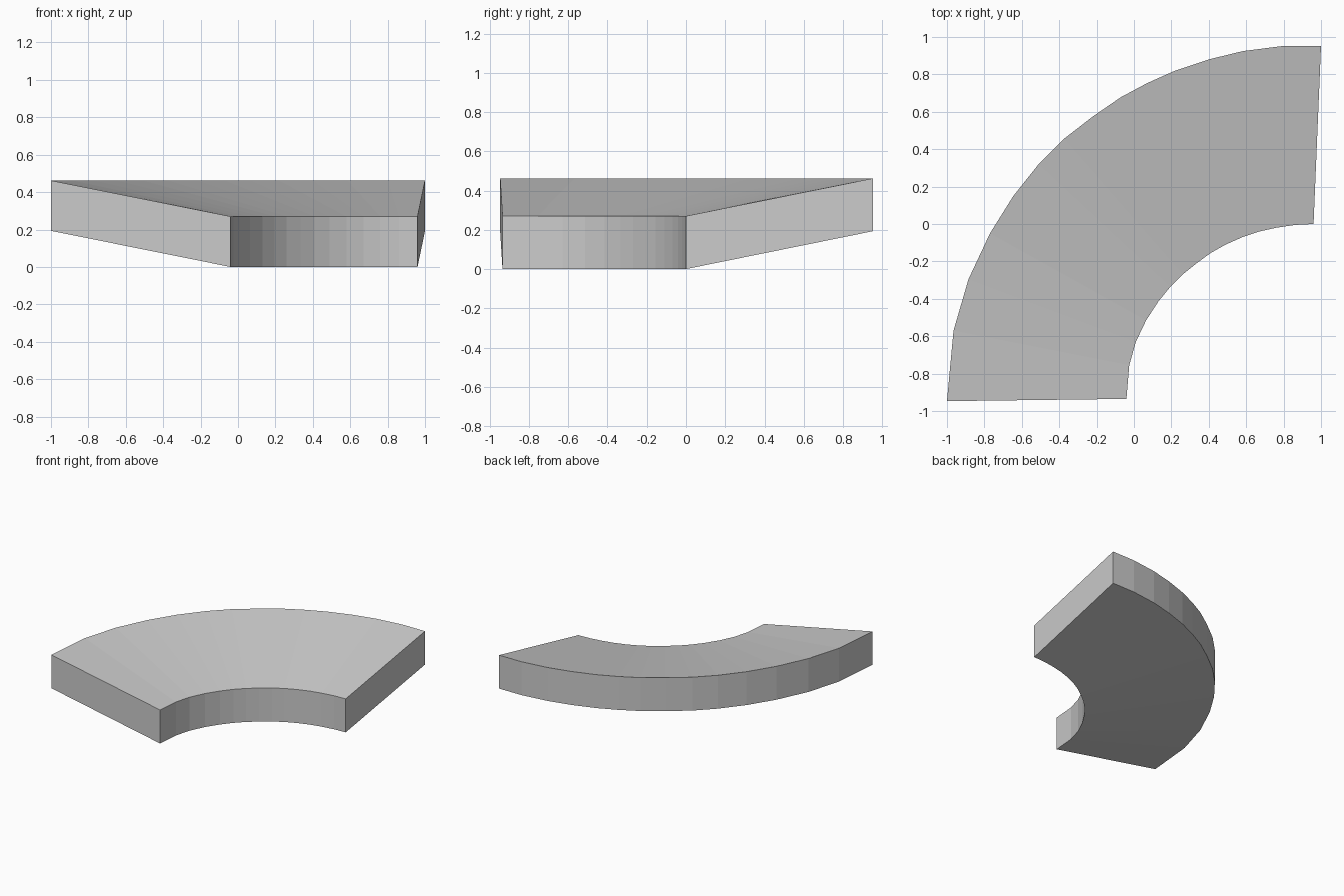
import bpy, bmesh

if "Cube" in bpy.data.objects:
    bpy.data.objects.remove(bpy.data.objects["Cube"])

# Plan outlines of the inner and outer arcs
inner = [(.96, 0), (.86, -.005), (.76, -.02), (.67, -.04), (.58, -.07),
         (.49, -.11), (.41, -.155), (.335, -.21), (.26, -.27), (.195, -.335),
         (.13, -.415), (.065, -.515), (.01, -.63), (-.025, -.755), (-.04, -.935)]
outer = [(1, .953), (.8, .952), (.585, .925), (.40, .88), (.22, .82),
         (.07, .753), (-.07, .678), (-.22, .575), (-.375, .455), (-.51, .32),
         (-.645, .15), (-.77, -.05), (-.885, -.295), (-.965, -.57), (-1, -.947)]

# Sloped curved slab: one four-sided section per arc step
bm = bmesh.new()
sections = []
for (ix, iy), (ox, oy) in zip(inner, outer):
    sections.append([bm.verts.new(p) for p in
                     ((ix, iy, 0), (ox, oy, .193), (ox, oy, .462), (ix, iy, .27))])
for a, b in zip(sections, sections[1:]):
    for i in range(4):
        j = (i + 1) % 4
        bm.faces.new((a[i], a[j], b[j], b[i]))

# End caps
bm.faces.new(sections[0])
bm.faces.new(sections[-1])
bmesh.ops.recalc_face_normals(bm, faces=bm.faces[:])

mesh = bpy.data.meshes.new("curved_slab")
bm.to_mesh(mesh)
bm.free()
slab = bpy.data.objects.new("curved_slab", mesh)
bpy.context.collection.objects.link(slab)
